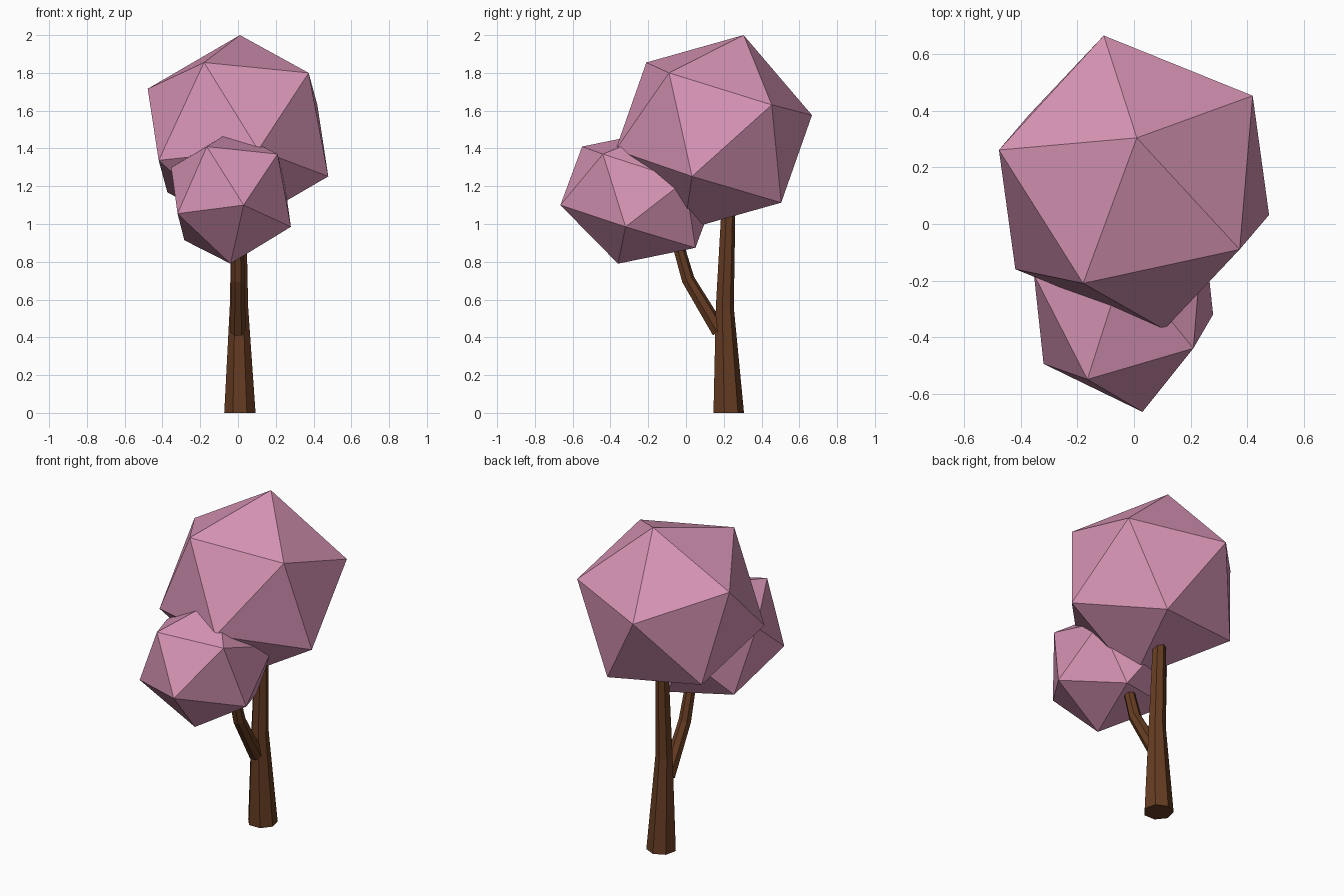
import bpy, bmesh, math
from mathutils import Vector, Matrix

if "Cube" in bpy.data.objects:
    bpy.data.objects.remove(bpy.data.objects["Cube"])

UP = Vector((0, 0, 1))


def material(name, color):
    m = bpy.data.materials.new(name)
    m.diffuse_color = (*color, 1)
    m.use_nodes = True
    m.node_tree.nodes["Principled BSDF"].inputs["Base Color"].default_value = m.diffuse_color
    return m


def finish(bm, name, mat):
    bmesh.ops.recalc_face_normals(bm, faces=bm.faces)
    me = bpy.data.meshes.new(name)
    bm.to_mesh(me)
    bm.free()
    me.materials.append(mat)
    bpy.context.collection.objects.link(bpy.data.objects.new(name, me))


def limb(name, path, radii, mat, level=False, sides=7):
    """Tapered, bent tube with capped ends; level keeps the rings horizontal."""
    pts = [Vector(p) for p in path]
    bm = bmesh.new()
    rings = []
    for i, (p, r) in enumerate(zip(pts, radii)):
        before = (p - pts[i - 1]).normalized() if i else Vector()
        after = (pts[i + 1] - p).normalized() if i + 1 < len(pts) else Vector()
        rot = Matrix() if level else UP.rotation_difference(before + after).to_matrix()
        ring = []
        for k in range(sides):
            a = math.pi / 2 + math.tau * k / sides
            ring.append(bm.verts.new(p + rot @ Vector((r * math.cos(a), r * math.sin(a), 0))))
        rings.append(ring)
    for lo, hi in zip(rings, rings[1:]):
        for k in range(sides):
            n = (k + 1) % sides
            bm.faces.new((lo[k], lo[n], hi[n], hi[k]))
    bm.faces.new(rings[0])
    bm.faces.new(rings[-1])
    finish(bm, name, mat)


def foliage(name, centre, axes, mat):
    """Twenty-sided crown: six half axes mirrored through the centre."""
    bm = bmesh.new()
    c = Vector(centre)
    for a in axes:
        for s in (1, -1):
            bm.verts.new(c + s * Vector(a))
    bmesh.ops.convex_hull(bm, input=bm.verts)
    finish(bm, name, mat)


bark = material("bark", (0.13, 0.045, 0.016))
blossom = material("blossom", (0.69, 0.30, 0.47))

# Trunk and side branch
limb("trunk", [(0.01, 0.222, 0), (0.005, 0.203, 0.56), (0.005, 0.224, 1.12)],
     [0.085, 0.05, 0.038], bark, level=True)
limb("branch", [(0, 0.175, 0.43), (0.0, 0.01, 0.705), (0.0, -0.055, 0.93)],
     [0.042, 0.036, 0.031], bark)

# Large upper crown
foliage("large_crown", (0, 0.147, 1.484),
        [(0.01, 0.158, 0.516), (-0.18, -0.357, 0.371), (0.374, -0.237, 0.316),
         (-0.478, 0.115, 0.232), (0.42, 0.307, 0.147), (-0.107, 0.52, 0.092)], blossom)

# Small lower crown at the front
foliage("small_crown", (-0.037, -0.25, 1.142),
        [(0.003, 0.11, 0.352), (-0.128, -0.30, 0.268), (0.247, -0.19, 0.228),
         (-0.317, 0.07, 0.157), (0.283, 0.245, 0.087), (-0.067, 0.415, 0.042)], blossom)
